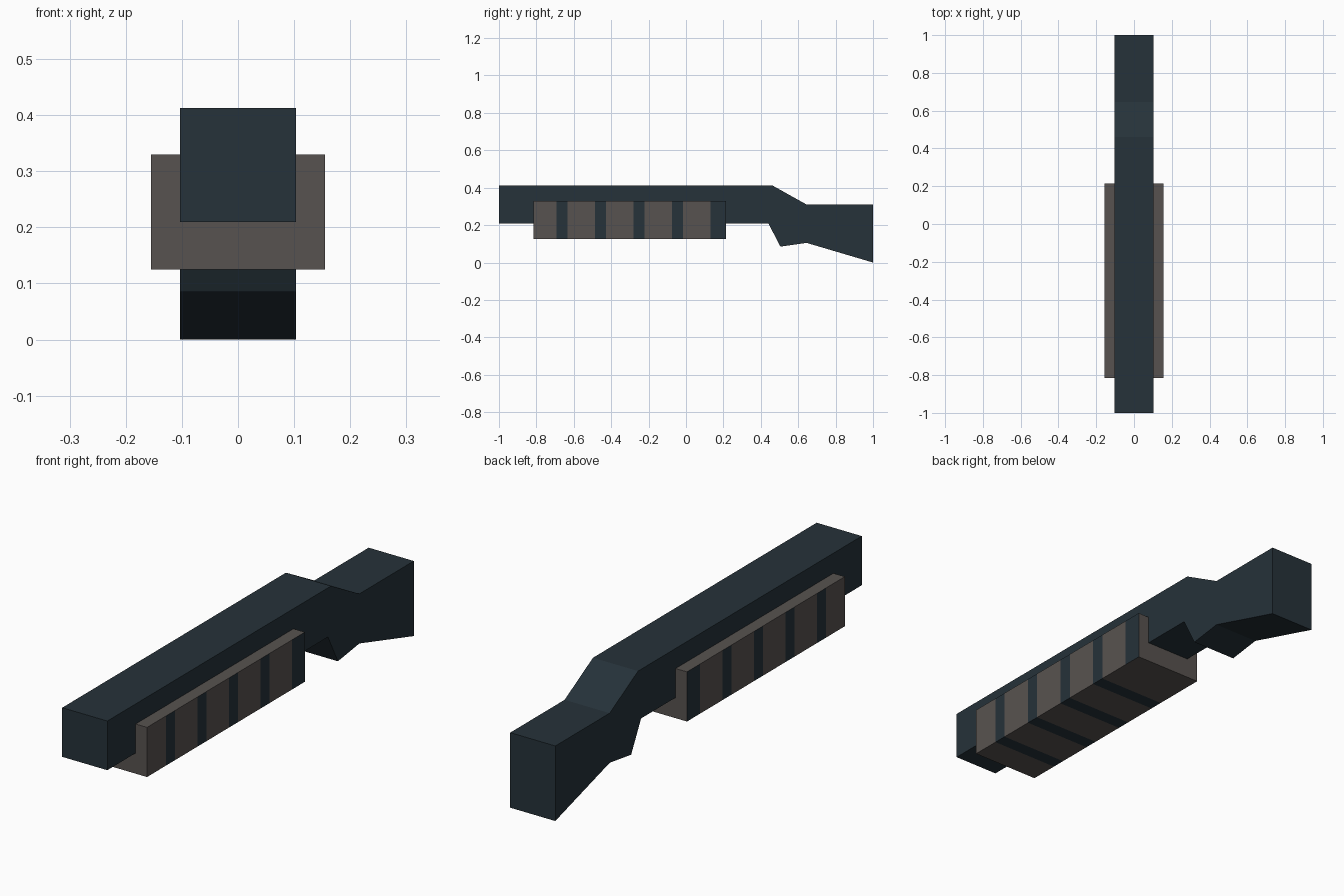
import bpy, bmesh

if "Cube" in bpy.data.objects:
    bpy.data.objects.remove(bpy.data.objects["Cube"])


def material(name, rgb):
    m = bpy.data.materials.new(name)
    m.diffuse_color = (*rgb, 1.0)
    m.use_nodes = True
    m.node_tree.nodes["Principled BSDF"].inputs["Base Color"].default_value = m.diffuse_color
    return m


DARK = material("dark_blue_steel", (0.0190, 0.0315, 0.0415))
GRIP = material("warm_grey", (0.0970, 0.0860, 0.0800))


def extrude_profile(name, profile, half_width, mats):
    """Side profile of (y, z) points extruded across x."""
    bm = bmesh.new()
    face = bm.faces.new([bm.verts.new((-half_width, y, z)) for y, z in profile])
    ext = bmesh.ops.extrude_face_region(bm, geom=[face])
    moved = [v for v in ext["geom"] if isinstance(v, bmesh.types.BMVert)]
    bmesh.ops.translate(bm, verts=moved, vec=(2 * half_width, 0, 0))
    bmesh.ops.recalc_face_normals(bm, faces=bm.faces[:])
    mesh = bpy.data.meshes.new(name)
    for m in mats:
        mesh.materials.append(m)
    bm.to_mesh(mesh)
    bm.free()
    obj = bpy.data.objects.new(name, mesh)
    bpy.context.collection.objects.link(obj)
    return obj


# Barrel, receiver and stock in one bent bar
extrude_profile("barrel_and_stock", [
    (-1.0, 0.21), (-1.0, 0.413), (0.46, 0.413), (0.645, 0.31), (1.0, 0.31),
    (1.0, 0.0), (0.645, 0.105), (0.505, 0.085), (0.44, 0.21)], 0.103, [DARK])

# Sliding fore grip around the barrel
FRONT, BACK, LOW, HIGH = -0.815, 0.215, 0.125, 0.33
grip = extrude_profile("fore_grip", [
    (FRONT, LOW), (FRONT, HIGH), (BACK, HIGH), (BACK, LOW)], 0.155, [GRIP, DARK])

# Dark bands: cut the grip crosswise, then colour the band faces
bands = [(-0.692 + 0.206 * i, -0.634 + 0.206 * i) for i in range(4)]
bands.append((0.131, BACK))
bm = bmesh.new()
bm.from_mesh(grip.data)
for y in [y for band in bands for y in band if y < BACK]:
    bmesh.ops.bisect_plane(bm, geom=bm.verts[:] + bm.edges[:] + bm.faces[:],
                           plane_co=(0, y, 0), plane_no=(0, 1, 0))
bm.normal_update()
for f in bm.faces:
    y = f.calc_center_median().y
    on_side = abs(f.normal.x) > 0.9
    on_bottom = f.normal.z < -0.9 and y < 0.1
    if (on_side or on_bottom) and any(a < y < b for a, b in bands):
        f.material_index = 1
bm.to_mesh(grip.data)
bm.free()
